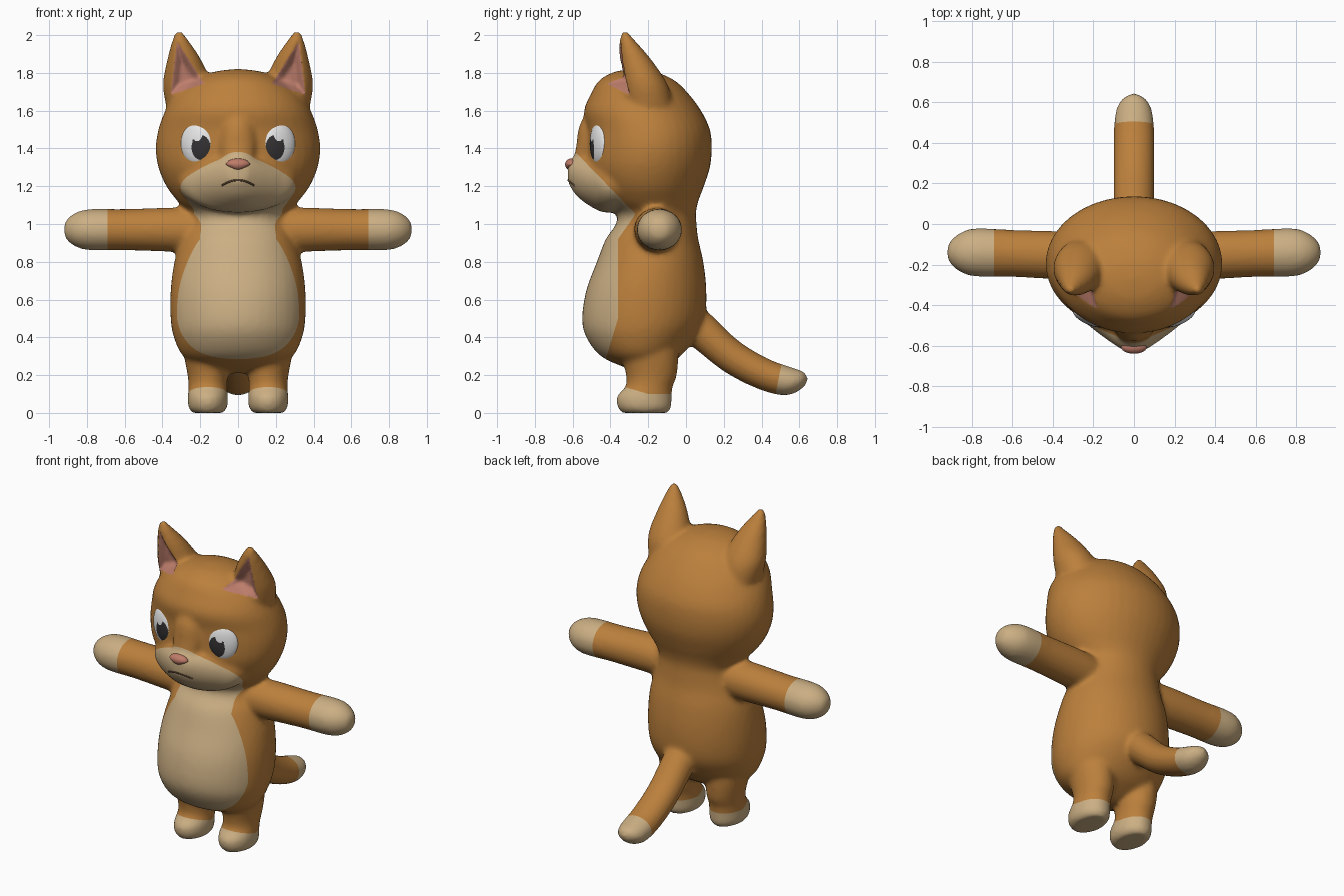
import bpy, bmesh, math
from mathutils import Vector, Matrix
from mathutils.bvhtree import BVHTree

if "Cube" in bpy.data.objects:
    bpy.data.objects.remove(bpy.data.objects["Cube"])

X, Y, Z = Vector((1, 0, 0)), Vector((0, 1, 0)), Vector((0, 0, 1))


def material(name, r, g, b):
    mat = bpy.data.materials.new(name)
    mat.use_nodes = True
    mat.diffuse_color = (r, g, b, 1)
    shader = next(n for n in mat.node_tree.nodes if n.type == "BSDF_PRINCIPLED")
    shader.inputs["Base Color"].default_value = (r, g, b, 1)
    shader.inputs["Roughness"].default_value = 0.7
    return mat


orange = material("orange fur", 0.5, 0.215, 0.045)
cream = material("cream fur", 0.6, 0.43, 0.23)
ear_pink = material("ear pink", 0.52, 0.21, 0.15)
nose_pink = material("nose pink", 0.52, 0.2, 0.14)
eye_white = material("eye white", 0.82, 0.82, 0.82)
charcoal = material("pupil charcoal", 0.035, 0.032, 0.032)
mouth_brown = material("mouth brown", 0.1, 0.06, 0.03)


def add_object(name, data, *mats):
    ob = bpy.data.objects.new(name, data)
    bpy.context.collection.objects.link(ob)
    for mat in mats:
        data.materials.append(mat)
    return ob


def finish(name, bm, *mats):
    for face in bm.faces:
        face.smooth = True
    mesh = bpy.data.meshes.new(name)
    bm.to_mesh(mesh)
    bm.free()
    return add_object(name, mesh, *mats)


def spline(keys, steps=4):
    """Smooth interpolation through rows of numbers."""
    rows = []
    last = len(keys) - 1
    for i in range(last):
        quad = [keys[max(0, i - 1)], keys[i], keys[i + 1], keys[min(last, i + 2)]]
        for k in range(steps):
            t = k / steps
            rows.append([b + 0.5 * t * (c - a + t * (2*a - 5*b + 4*c - d + t * (3*(b - c) + d - a)))
                         for a, b, c, d in zip(*quad)])
    return rows + [list(keys[-1])]


def loft(bm, keys, side, up, mirror=1, sides=40):
    """Closed skin over ellipses; key = centre x, y, z, half size along side, along up."""
    rings = []
    for x, y, z, a, b in spline(keys):
        centre = Vector((x * mirror, y, z))
        angles = [2 * math.pi * i / sides for i in range(sides)]
        rings.append([bm.verts.new(centre + side * a * math.cos(t) + up * b * math.sin(t))
                      for t in angles])
    for low, high in zip(rings, rings[1:]):
        for i in range(sides):
            j = (i + 1) % sides
            bm.faces.new((low[i], low[j], high[j], high[i]))
    bm.faces.new(rings[0])
    bm.faces.new(rings[-1])


def paint(bm, rule, index):
    """Cut the mesh where rule(co) is zero and colour the faces where it is negative."""
    value = {v: rule(v.co) for v in bm.verts}
    cuts = []
    for edge in list(bm.edges):
        a, b = edge.verts
        if value[a] * value[b] < 0:
            t = value[a] / (value[a] - value[b])
            cuts.append(bmesh.utils.edge_split(edge, a, min(0.95, max(0.05, t)))[1])
    bmesh.ops.connect_verts(bm, verts=cuts)
    for face in bm.faces:
        if rule(face.calc_center_median()) < 0:
            face.material_index = index


# Torso and head in one skin: height, centre y, half width, half depth
trunk = [
    (0.21, -0.2, 0.03, 0.02), (0.24, -0.22, 0.18, 0.1), (0.3, -0.24, 0.29, 0.21),
    (0.4, -0.238, 0.34, 0.29), (0.5, -0.225, 0.357, 0.325), (0.65, -0.21, 0.357, 0.318),
    (0.8, -0.19, 0.337, 0.282), (0.92, -0.18, 0.3, 0.245), (1.0, -0.157, 0.27, 0.213),
    (1.06, -0.16, 0.27, 0.213), (1.12, -0.19, 0.32, 0.255), (1.2, -0.2, 0.38, 0.295),
    (1.3, -0.2, 0.422, 0.327), (1.4, -0.195, 0.436, 0.332), (1.5, -0.2, 0.422, 0.327),
    (1.6, -0.23, 0.385, 0.31), (1.69, -0.245, 0.325, 0.258), (1.76, -0.26, 0.24, 0.2),
    (1.805, -0.27, 0.13, 0.11), (1.82, -0.27, 0.02, 0.02)]
arm = [
    (0.2, -0.16, 0.965, 0.115, 0.117), (0.35, -0.155, 0.97, 0.119, 0.117),
    (0.6, -0.145, 0.97, 0.116, 0.109), (0.78, -0.14, 0.97, 0.119, 0.109),
    (0.86, -0.14, 0.97, 0.095, 0.09), (0.91, -0.14, 0.97, 0.05, 0.05),
    (0.922, -0.14, 0.97, 0.01, 0.01)]
leg = [
    (0.16, -0.2, 0.45, 0.14, 0.16), (0.165, -0.19, 0.3, 0.12, 0.15),
    (0.16, -0.183, 0.2, 0.107, 0.135), (0.16, -0.195, 0.14, 0.102, 0.125),
    (0.16, -0.22, 0.09, 0.106, 0.145), (0.16, -0.22, 0.03, 0.103, 0.142),
    (0.16, -0.217, 0, 0.08, 0.12)]
ear = [
    (0.26, -0.2, 1.62, 0.12, 0.13), (0.27, -0.22, 1.74, 0.128, 0.122),
    (0.285, -0.268, 1.87, 0.09, 0.085), (0.305, -0.31, 1.97, 0.045, 0.042),
    (0.313, -0.325, 2.018, 0.018, 0.018)]
tail = [
    (0, 0, 0.5, 0.1, 0.1), (0, 0.09, 0.43, 0.1, 0.1), (0, 0.24, 0.3, 0.1, 0.09),
    (0, 0.4, 0.21, 0.1, 0.084), (0, 0.53, 0.167, 0.095, 0.08),
    (0, 0.6, 0.16, 0.07, 0.062), (0, 0.64, 0.16, 0.02, 0.02)]
muzzle = [
    (0, -0.25, 1.22, 0.33, 0.15), (0, -0.42, 1.215, 0.305, 0.155),
    (0, -0.5, 1.23, 0.225, 0.14), (0, -0.58, 1.255, 0.12, 0.105),
    (0, -0.625, 1.275, 0.05, 0.055)]
bridge = [
    (0, -0.44, 1.64, 0.05, 0.06), (0, -0.48, 1.52, 0.09, 0.085),
    (0, -0.5, 1.42, 0.1, 0.08), (0, -0.53, 1.32, 0.08, 0.07)]

bm = bmesh.new()
loft(bm, [(0, y, z, a, b) for z, y, a, b in trunk], X, Y)
loft(bm, tail, X, Vector((0, 0.42, 0.91)))
loft(bm, muzzle, X, Z)
loft(bm, bridge, X, Y)
for s in (-1, 1):
    loft(bm, arm, Y, Z, s)
    loft(bm, leg, X, Y, s)
    loft(bm, ear, X, Y, s)
bmesh.ops.recalc_face_normals(bm, faces=bm.faces)
body = finish("body", bm)

# Melt the parts into one soft skin
remesh = body.modifiers.new("merge", "REMESH")
remesh.mode = "VOXEL"
remesh.voxel_size = 0.014
soften = body.modifiers.new("soften", "SMOOTH")
soften.factor = 0.5
soften.iterations = 10
bpy.context.view_layer.update()
skin = body.evaluated_get(bpy.context.evaluated_depsgraph_get())
bm = bmesh.new()
bm.from_mesh(skin.to_mesh())
skin.to_mesh_clear()
bpy.data.objects.remove(body)


# Fur marking rules: negative inside the marking
def inner_ear(p):
    corners = [(0.32, 1.955), (0.352, 1.69), (0.185, 1.745)]
    x, z = abs(p.x), p.z
    dist = []
    for (ax, az), (bx, bz) in zip(corners, corners[1:] + corners[:1]):
        dist.append(((bx - ax) * (z - az) - (bz - az) * (x - ax)) / math.hypot(bx - ax, bz - az))
    return max(max(dist) - 0.004, p.y + 0.22 + 0.42 * (z - 1.75))


def bib(p):
    chest = p.y + 0.36 + 0.3 * max(0, 0.5 - p.z) - 0.7 * max(0, p.z - 0.92)
    return max(chest, p.z + 1.03 * (p.y + 0.4) - 1.19)


def foot(p):
    return max(p.z - 0.1 - 0.3 * max(0, -0.2 - p.y), p.y)


def hand(p):
    return 0.69 - abs(p.x)


def tail_tip(p):
    return 0.49 + 0.2 * (p.z - 0.18) - p.y


# Hollow the ears, then colour the fur
bm.normal_update()
for v in bm.verts:
    depth = -inner_ear(v.co)
    if depth > 0 and v.normal.y < -0.1:
        v.co.y += min(0.045, 1.2 * depth)
for rule in (bib, foot, hand, tail_tip):
    paint(bm, rule, 1)
paint(bm, inner_ear, 2)
surface = BVHTree.FromBMesh(bm)
finish("body", bm, orange, cream, ear_pink)


# Eyes with a painted pupil and a small glint
def pupil(p):
    x = abs(p.x)
    disc = math.hypot((x - 0.196) / 0.05, (p.z - 1.405) / 0.066) - 1
    glint = math.hypot(x - 0.218, p.z - 1.462) / 0.024 - 1
    return max(disc, -glint, 10 * (p.y + 0.45))


for s, label in ((-1, "right_eye"), (1, "left_eye")):
    bm = bmesh.new()
    place = (Matrix.Translation((0.215 * s, -0.458, 1.425)) @ Matrix.Rotation(0.4 * s, 4, "Z")
             @ Matrix.Diagonal((0.093, 0.04, 0.115, 1)))
    bmesh.ops.create_uvsphere(bm, u_segments=48, v_segments=32, radius=1, matrix=place)
    paint(bm, pupil, 1)
    finish(label, bm, eye_white, charcoal)

# Nose: rounded wedge, narrower below
bm = bmesh.new()
bmesh.ops.create_uvsphere(bm, u_segments=24, v_segments=16, radius=1)
for v in bm.verts:
    v.co.x *= 1 + 0.45 * min(0, v.co.z)
    v.co = Vector((0.064 * v.co.x, 0.034 * v.co.y - 0.606, 0.032 * v.co.z + 1.315))
finish("nose", bm, nose_pink)

# Mouth: thin arc laid on the muzzle
curve = bpy.data.curves.new("mouth", "CURVE")
curve.dimensions = "3D"
curve.bevel_depth = 0.005
line = curve.splines.new("POLY")
count = 17
line.points.add(count - 1)
for i, point in enumerate(line.points):
    t = 2 * i / (count - 1) - 1
    hit = surface.ray_cast(Vector((0.085 * t, -2, 1.232 - 0.028 * t * t)), Y)[0]
    point.co = (hit.x, hit.y, hit.z, 1)
add_object("mouth", curve, mouth_brown)
